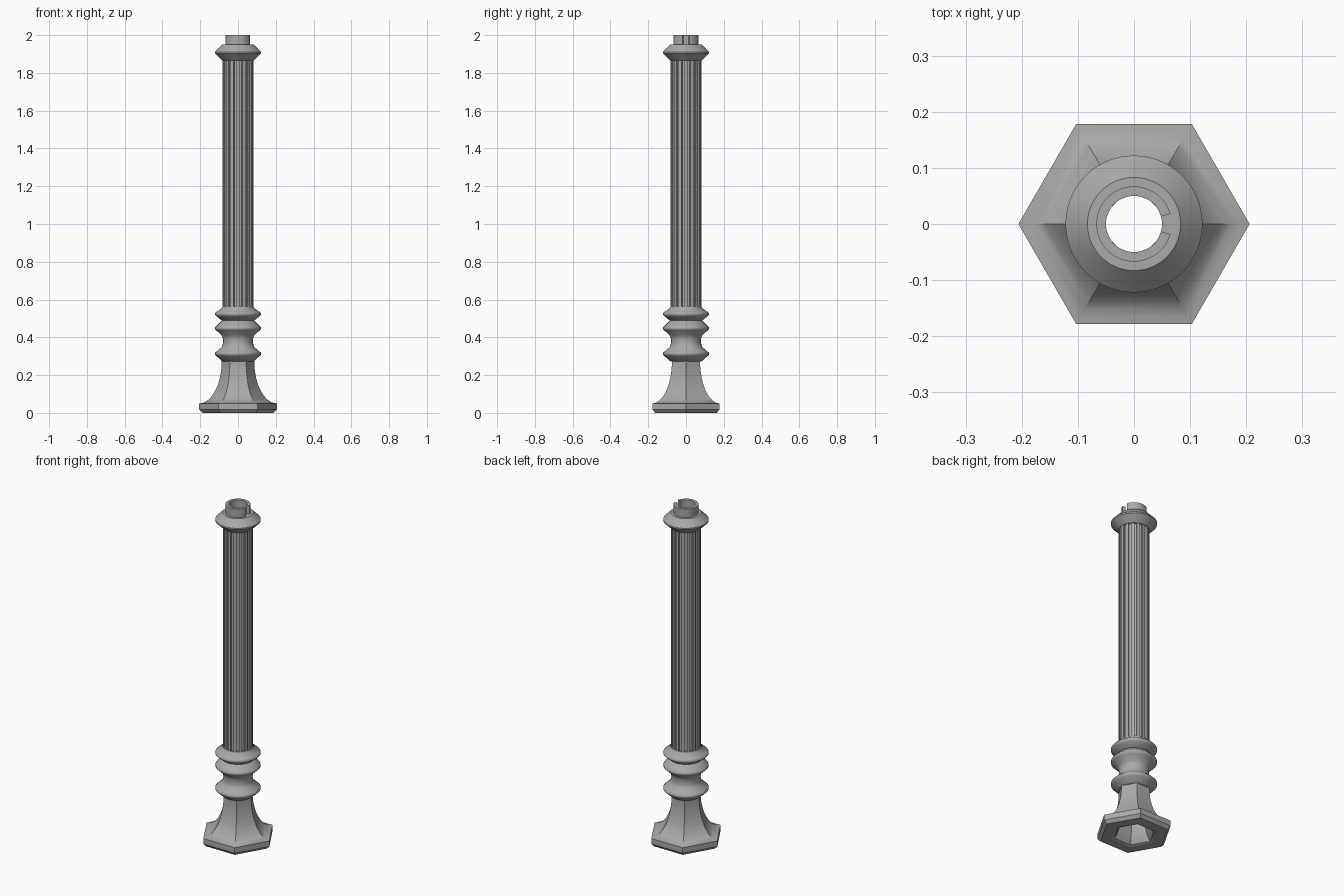
import bpy, math

if "Cube" in bpy.data.objects:
    bpy.data.objects.remove(bpy.data.objects["Cube"], do_unlink=True)

metal = bpy.data.materials.new("grey_metal")
metal.use_nodes = True
GREY = (0.4, 0.4, 0.4, 1)
metal.diffuse_color = GREY
metal.node_tree.nodes["Principled BSDF"].inputs["Base Color"].default_value = GREY

BORE = 0.05


def add_mesh(name, verts, faces, angle):
    mesh = bpy.data.meshes.new(name)
    mesh.from_pydata(verts, [], faces)
    mesh.materials.append(metal)
    obj = bpy.data.objects.new(name, mesh)
    bpy.context.collection.objects.link(obj)
    bpy.ops.object.select_all(action='DESELECT')
    obj.select_set(True)
    bpy.context.view_layer.objects.active = obj
    bpy.ops.object.shade_smooth_by_angle(angle=math.radians(angle))
    return obj


def loft(name, rings, angle=30, closed=True):
    """Skin a loop of rings, giving a hollow solid; open arcs get end caps."""
    m, n = len(rings), len(rings[0])
    verts = [p for ring in rings for p in ring]
    faces = []
    for i in range(m):
        a, b = i * n, (i + 1) % m * n
        for j in range(n if closed else n - 1):
            k = (j + 1) % n
            faces.append((a + j, a + k, b + k, b + j))
    if not closed:
        faces.append([i * n for i in range(m)])
        faces.append([i * n + n - 1 for i in reversed(range(m))])
    return add_mesh(name, verts, faces, angle)


def ring(r, z, n=64, start=0.0, sweep=math.tau):
    steps = n if sweep == math.tau else n - 1
    angles = [start + sweep * j / steps for j in range(n)]
    return [(r * math.cos(a), r * math.sin(a), z) for a in angles]


def lathe(name, profile, angle=30):
    """Turn an upward outer profile around the bore."""
    pts = profile + [(BORE, profile[-1][1]), (BORE, profile[0][1])]
    return loft(name, [ring(r, z) for r, z in pts], angle)


# Flared hexagonal foot, hollow underneath
def flare(wide, narrow, low, high, steps):
    pts = []
    for i in range(steps + 1):
        a = math.pi / 2 * i / steps
        pts.append((wide - (wide - narrow) * math.sin(a),
                    high - (high - low) * math.cos(a)))
    return pts


outer = [(0.188, 0), (0.206, 0.018)] + flare(0.206, 0.086, 0.05, 0.275, 12)
inner = flare(0.125, 0.058, 0.0, 0.275, 8)
loft("hexagonal_foot", [ring(r, z, 6) for r, z in outer + inner[::-1]], 25)


# Rounded collars above the foot
def bead(z, half, low_r, high_r, peak=0.122):
    return [(low_r, z - half), (peak - 0.008, z - 0.012), (peak, z - 0.004),
            (peak, z + 0.004), (peak - 0.008, z + 0.012), (high_r, z + half)]


lathe("turned_collars",
      [(0.08, 0.272)] + bead(0.313, 0.036, 0.088, 0.086)
      + [(0.081, 0.362), (0.079, 0.38), (0.081, 0.398)]
      + bead(0.448, 0.038, 0.086, 0.088) + [(0.083, 0.489)]
      + bead(0.523, 0.032, 0.088, 0.085) + [(0.083, 0.563)], 50)

# Fluted shaft
FLUTES = 16
section = []
for i in range(FLUTES):
    for frac, r in ((-0.27, 0.082), (0.27, 0.082), (0.3, 0.072), (0.7, 0.072)):
        section.append((math.tau * (i + frac) / FLUTES, r))


def fluted(z, bore=False):
    return [((BORE if bore else r) * math.cos(a),
             (BORE if bore else r) * math.sin(a), z) for a, r in section]


loft("fluted_shaft", [fluted(0.56), fluted(1.868),
                      fluted(1.868, True), fluted(0.56, True)])

# Sharp-edged top collar
lathe("top_collar", [(0.083, 1.866), (0.122, 1.903), (0.122, 1.911), (0.083, 1.95)])

# Slotted socket, open towards +x
gap = 0.27
loft("slotted_socket",
     [ring(r, z, 60, gap, math.tau - 2 * gap)
      for r, z in ((0.067, 1.948), (0.067, 2.0), (BORE, 2.0), (BORE, 1.948))],
     closed=False)
